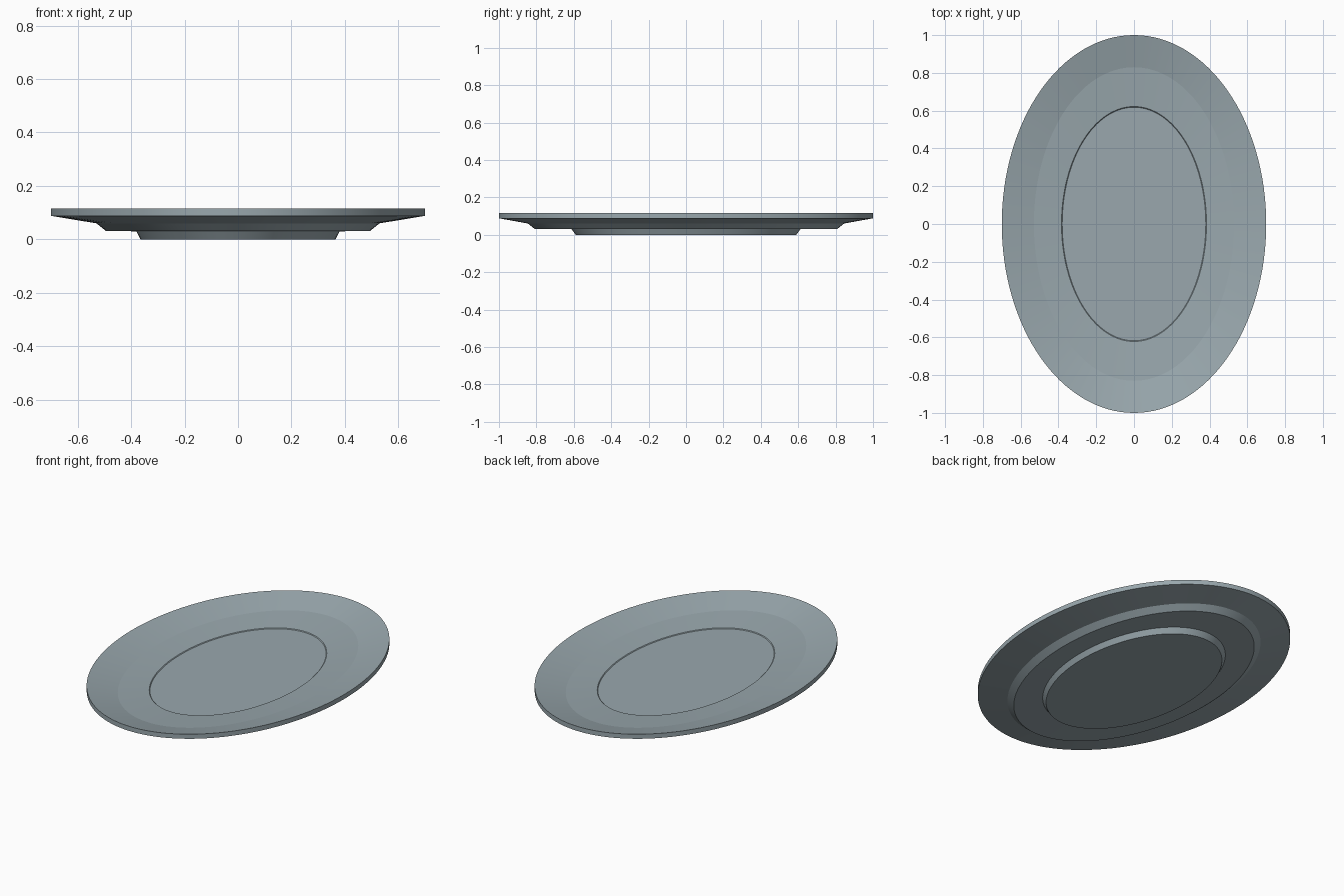
import bpy, bmesh, math

if "Cube" in bpy.data.objects:
    bpy.data.objects.remove(bpy.data.objects["Cube"])

# Single glazed grey-blue colour
glaze = bpy.data.materials.new("grey_blue_glaze")
glaze.diffuse_color = (0.32, 0.39, 0.42, 1.0)
glaze.use_nodes = True
glaze.node_tree.nodes["Principled BSDF"].inputs["Base Color"].default_value = glaze.diffuse_color

SIDES = 128


def oval_shell(name, profile):
    """Sweep (x radius, y radius, z) stations around an oval; cap both ends."""
    bm = bmesh.new()
    rings = []
    for rx, ry, z in profile:
        ring = []
        for i in range(SIDES):
            a = 2 * math.pi * i / SIDES
            ring.append(bm.verts.new((rx * math.cos(a), ry * math.sin(a), z)))
        rings.append(ring)
    for low, high in zip(rings, rings[1:]):
        for i in range(SIDES):
            j = (i + 1) % SIDES
            bm.faces.new((low[i], low[j], high[j], high[i]))
    bm.faces.new(list(reversed(rings[0])))
    bm.faces.new(rings[-1])
    bmesh.ops.recalc_face_normals(bm, faces=bm.faces)
    mesh = bpy.data.meshes.new(name)
    bm.to_mesh(mesh)
    bm.free()
    mesh.materials.append(glaze)
    ob = bpy.data.objects.new(name, mesh)
    bpy.context.collection.objects.link(ob)
    bpy.context.view_layer.objects.active = ob
    ob.select_set(True)
    bpy.ops.object.shade_smooth_by_angle(angle=math.radians(7))
    ob.select_set(False)
    return ob


# Oval platter: foot, stepped underside, rim, sloping top and shallow well
oval_shell("oval_platter", [
    (0.365, 0.59, 0.0),      # foot bottom
    (0.38, 0.612, 0.03),     # foot top
    (0.495, 0.81, 0.032),    # flat underside
    (0.53, 0.845, 0.06),     # underside step
    (0.70, 1.0, 0.088),      # rim lower edge
    (0.70, 1.0, 0.115),      # rim upper edge
    (0.53, 0.83, 0.075),     # end of rim slope
    (0.384, 0.622, 0.060),   # well edge
    (0.380, 0.618, 0.056),   # well floor
])
